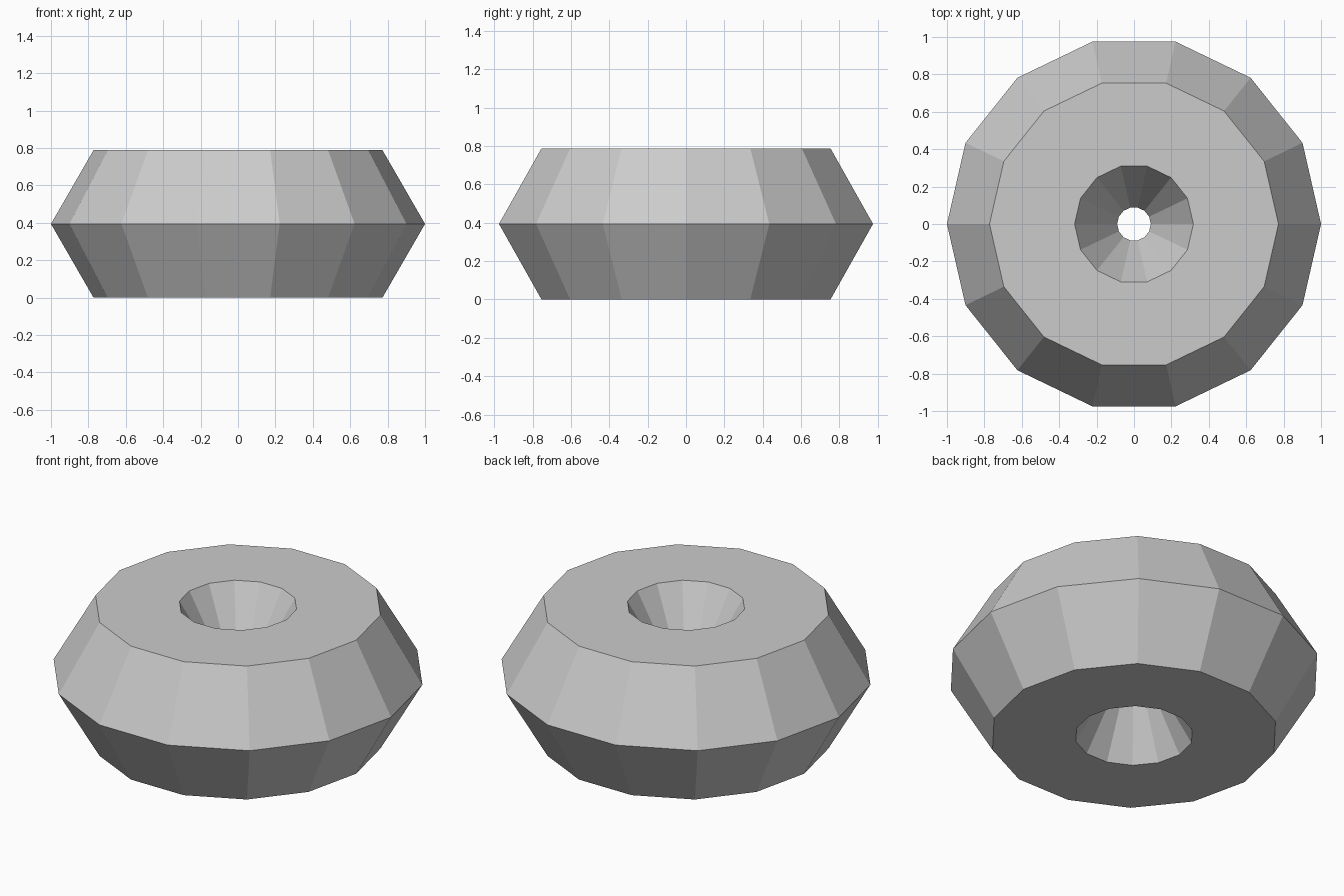
import bpy
from math import sin, radians

if "Cube" in bpy.data.objects:
    bpy.data.objects.remove(bpy.data.objects["Cube"])

# Low-poly ring: 14 sides around, hexagonal cross-section
OUTER, HOLE = 1.0, 0.09
major = (OUTER + HOLE) / 2
minor = (OUTER - HOLE) / 2
half_height = minor * sin(radians(60))

bpy.ops.mesh.primitive_torus_add(
    major_segments=14, minor_segments=6,
    major_radius=major, minor_radius=minor,
    location=(0, 0, half_height))
ring = bpy.context.object
ring.name = "ring"
bpy.ops.object.transform_apply(location=True, rotation=False, scale=False)
bpy.ops.object.shade_flat()
